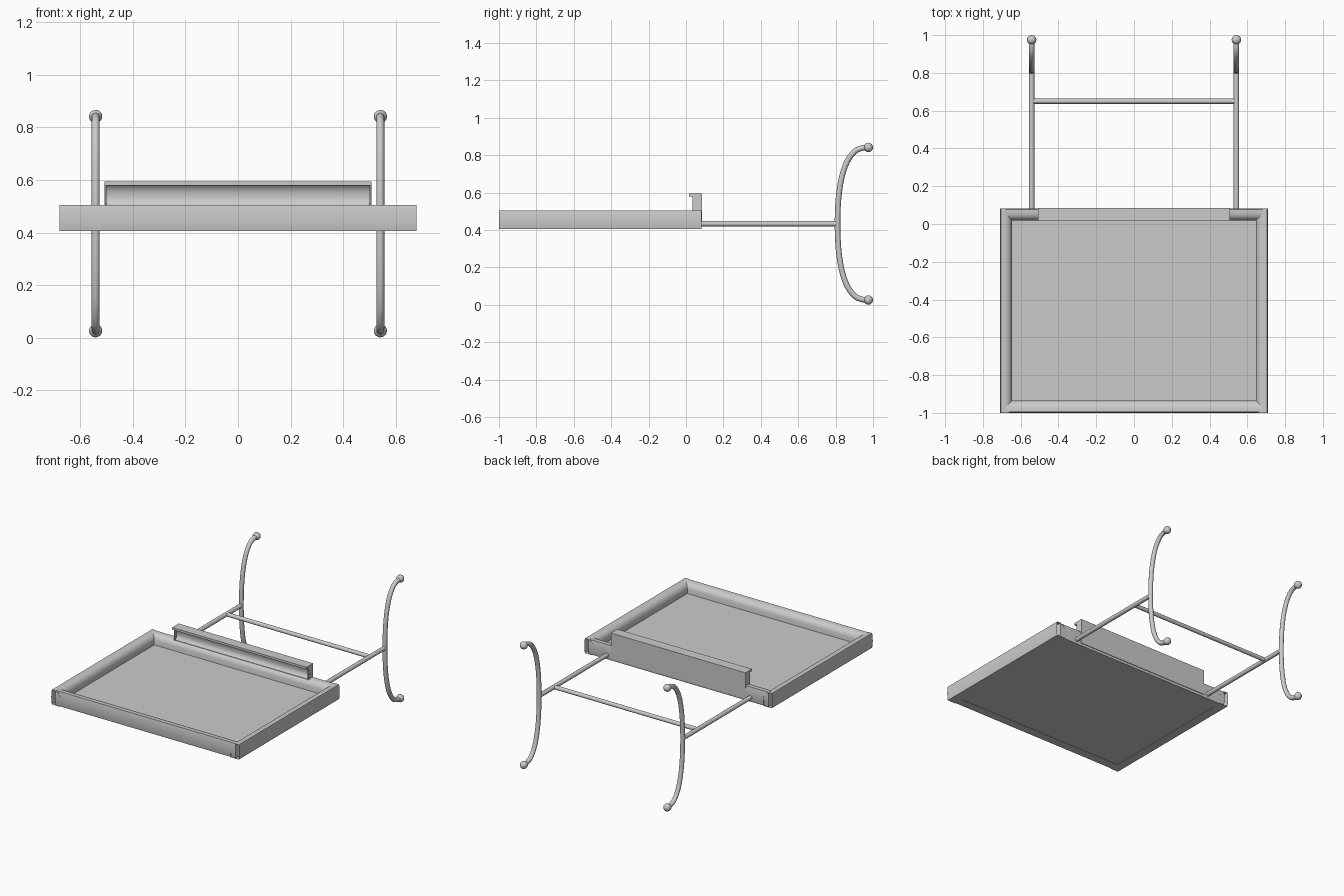
import bpy, bmesh, math
from mathutils import Vector

if "Cube" in bpy.data.objects:
    bpy.data.objects.remove(bpy.data.objects["Cube"])

ZC = 0.434   # height of the leg centre line


def finish(bm, name):
    bmesh.ops.recalc_face_normals(bm, faces=bm.faces[:])
    me = bpy.data.meshes.new(name)
    bm.to_mesh(me)
    bm.free()
    ob = bpy.data.objects.new(name, me)
    bpy.context.collection.objects.link(ob)
    bpy.ops.object.select_all(action='DESELECT')
    ob.select_set(True)
    bpy.context.view_layer.objects.active = ob
    bpy.ops.object.shade_smooth_by_angle(angle=math.radians(35))
    return ob


def extrude(name, profile, place, a, b, caps=True):
    """Sweep a closed profile from a to b; place(u, v, t) gives the position."""
    bm = bmesh.new()
    rings = [[bm.verts.new(place(u, v, t)) for u, v in profile] for t in (a, b)]
    n = len(profile)
    for i in range(n):
        j = (i + 1) % n
        bm.faces.new((rings[0][i], rings[0][j], rings[1][j], rings[1][i]))
    if caps:
        bm.faces.new(rings[0])
        bm.faces.new(rings[1])
    return finish(bm, name)


def tube(name, points, radius, sides=16):
    """Round tube along points lying in a plane."""
    pts = [Vector(p) for p in points]
    bm = bmesh.new()
    rings = []
    for i, p in enumerate(pts):
        d = (pts[min(i + 1, len(pts) - 1)] - pts[max(i - 1, 0)]).normalized()
        side = Vector((0, 0, 1)) if abs(d.x) > 0.9 else Vector((1, 0, 0))
        up = d.cross(side)
        rings.append([bm.verts.new(p + radius * (math.cos(k * math.tau / sides) * side
                                                 + math.sin(k * math.tau / sides) * up))
                      for k in range(sides)])
    for r, s in zip(rings, rings[1:]):
        for k in range(sides):
            j = (k + 1) % sides
            bm.faces.new((r[k], r[j], s[j], s[k]))
    bm.faces.new(rings[0])
    bm.faces.new(rings[-1])
    return finish(bm, name)


def ball(name, loc, radius):
    bm = bmesh.new()
    bmesh.ops.create_uvsphere(bm, u_segments=20, v_segments=12, radius=radius)
    bmesh.ops.translate(bm, verts=bm.verts[:], vec=loc)
    return finish(bm, name)


def smooth_path(pts, steps=4):
    """Catmull-Rom interpolation."""
    p = [Vector(q) for q in pts]
    p = [2 * p[0] - p[1]] + p + [2 * p[-1] - p[-2]]
    out = []
    for a, b, c, d in zip(p, p[1:], p[2:], p[3:]):
        for s in range(steps):
            t = s / steps
            out.append(0.5 * (2 * b + (c - a) * t + (2 * a - 5 * b + 4 * c - d) * t ** 2
                              + (3 * b - a - 3 * c + d) * t ** 3))
    return out + [p[-2]]


# Frame rail section: (distance in from the outer edge, height)
rail = [(0.005, 0.405), (0.001, 0.425), (0, 0.455), (0.001, 0.485), (0.005, 0.505),
        (0.028, 0.505), (0.045, 0.500), (0.058, 0.488), (0.065, 0.470),
        (0.065, 0.405)]

# Side rails with open ends
for s, side in ((-1, "left"), (1, "right")):
    extrude(side + "_frame_rail", rail,
            lambda u, v, t: (s * (0.71 - u), t, v), -1.0, 0.083, caps=False)

# End rails
extrude("front_frame_rail", rail, lambda u, v, t: (t, -1.0 + u, v), -0.68, 0.68)
extrude("back_frame_rail", rail, lambda u, v, t: (t, 0.083 - u, v), -0.68, 0.68)

# Board panel
panel = [(-0.66, 0.407), (0.66, 0.407), (0.66, 0.438), (-0.66, 0.438)]
extrude("board_panel", panel, lambda u, v, t: (u, t, v), -0.95, 0.035)

# Tray with a curved wall and hooked lip
tray = [(0.085, 0.42), (0.085, 0.595), (0.015, 0.595), (0.015, 0.580), (0.035, 0.580),
        (0.045, 0.572), (0.052, 0.555), (0.055, 0.530), (0.050, 0.515),
        (0.038, 0.503), (0.038, 0.42)]
extrude("tray", tray, lambda u, v, t: (t, u, v), -0.508, 0.508)

# Tray end plates
plate = [(0.084, 0.50), (0.084, 0.594), (0.035, 0.594), (0.035, 0.50)]
for s, side in ((-1, "left"), (1, "right")):
    extrude(side + "_tray_end", plate, lambda u, v, t: (t, u, v), s * 0.50, s * 0.507)

# Legs, curved feet and foot balls
half = [(0.81, 0), (0.815, 0.13), (0.831, 0.24), (0.858, 0.325),
        (0.897, 0.382), (0.935, 0.403), (0.975, 0.408)]
profile = [(y, -h) for y, h in half[:0:-1]] + half
for s, side in ((-1, "left"), (1, "right")):
    x = s * 0.542
    tube(side + "_leg", [(x, 0.05, ZC), (x, 0.81, ZC)], 0.0145)
    tube(side + "_curved_foot", smooth_path([(x, y, ZC + h) for y, h in profile]), 0.015)
    for d, end in ((-1, "lower"), (1, "upper")):
        ball(f"{side}_{end}_foot_ball", (x, 0.975, ZC + d * 0.408), 0.025)

# Cross bar between the legs
tube("cross_bar", [(-0.542, 0.65, ZC), (0.542, 0.65, ZC)], 0.0135)
